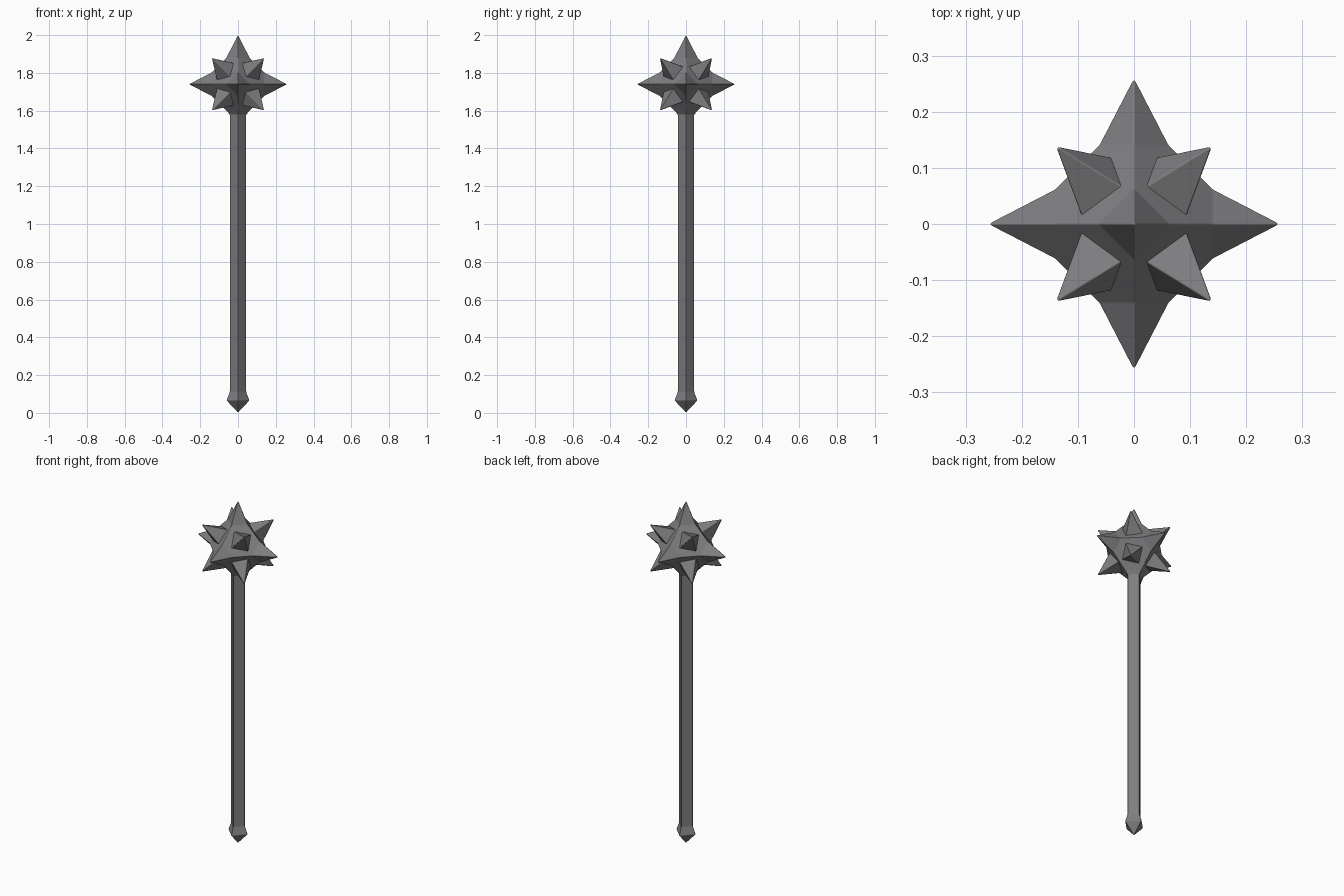
import bpy, bmesh
from mathutils import Vector
from itertools import product

if "Cube" in bpy.data.objects:
    bpy.data.objects.remove(bpy.data.objects["Cube"])

HEAD_Z = 1.74

# Dark iron
iron = bpy.data.materials.new("dark_iron")
iron.diffuse_color = (0.21, 0.21, 0.22, 1)
iron.use_nodes = True
iron.node_tree.nodes["Principled BSDF"].inputs["Base Color"].default_value = iron.diffuse_color


def finish(bm, name, z=0.0):
    bmesh.ops.recalc_face_normals(bm, faces=bm.faces)
    mesh = bpy.data.meshes.new(name)
    bm.to_mesh(mesh)
    bm.free()
    mesh.materials.append(iron)
    mesh.shade_smooth()
    obj = bpy.data.objects.new(name, mesh)
    obj.location.z = z
    bpy.context.collection.objects.link(obj)
    # Slightly worn edges between flat faces
    bevel = obj.modifiers.new("worn_edges", 'BEVEL')
    bevel.width = 0.003
    bevel.segments = 3
    bevel.limit_method = 'ANGLE'
    bevel.angle_limit = 0.2
    bevel.harden_normals = True
    return obj


# Mace head: truncated octahedron whose square faces grow into long spikes
A, B, TIP = 0.063, 0.14, 0.262
bm = bmesh.new()
for axis in range(3):
    for other in ((axis + 1) % 3, (axis + 2) % 3):
        for s, t in product((-1, 1), repeat=2):
            co = Vector((0, 0, 0))
            co[axis], co[other] = s * B, t * A
            bm.verts.new(co)
bmesh.ops.convex_hull(bm, input=bm.verts[:])
bmesh.ops.dissolve_limit(bm, angle_limit=0.02, verts=bm.verts[:], edges=bm.edges[:])
bm.normal_update()
squares = [f for f in bm.faces if len(f.verts) == 4]
bottom = [f for f in squares if f.normal.z < -0.9]
spiked = [f for f in squares if f not in bottom]
poked = bmesh.ops.poke(bm, faces=spiked)
for v in poked["verts"]:
    v.co = v.co.normalized() * TIP
bmesh.ops.delete(bm, geom=bottom, context='FACES_ONLY')
finish(bm, "mace_head", HEAD_Z)

# Short four-sided spikes standing on the eight hexagonal faces
bm = bmesh.new()
diag = Vector((1, 1, 1)).normalized()
u = Vector((-1, 0, 1)).normalized()
w = Vector((1, -2, 1)).normalized()
for signs in product((-1, 1), repeat=3):
    def place(p):
        return bm.verts.new([c * s for c, s in zip(p, signs)])
    base = [place(diag * 0.114 + d * 0.065) for d in (u, w, -u, -w)]
    tip = place(diag * 0.241)
    bm.faces.new(base)
    for i in range(4):
        bm.faces.new((base[i], base[(i + 1) % 4], tip))
finish(bm, "corner_spikes", HEAD_Z)

# Square shaft with collar at the head and flared, pointed pommel
bm = bmesh.new()
profile = [(A, 1.60), (0.045, 1.58), (0.045, 0.11), (0.062, 0.066)]
rings = [[bm.verts.new((x * r, y * r, z))
          for x, y in ((1, 0), (0, 1), (-1, 0), (0, -1))] for r, z in profile]
for lo, hi in zip(rings, rings[1:]):
    for i in range(4):
        j = (i + 1) % 4
        bm.faces.new((lo[i], lo[j], hi[j], hi[i]))
point = bm.verts.new((0, 0, 0))
for i in range(4):
    bm.faces.new((rings[-1][i], rings[-1][(i + 1) % 4], point))
finish(bm, "shaft")
